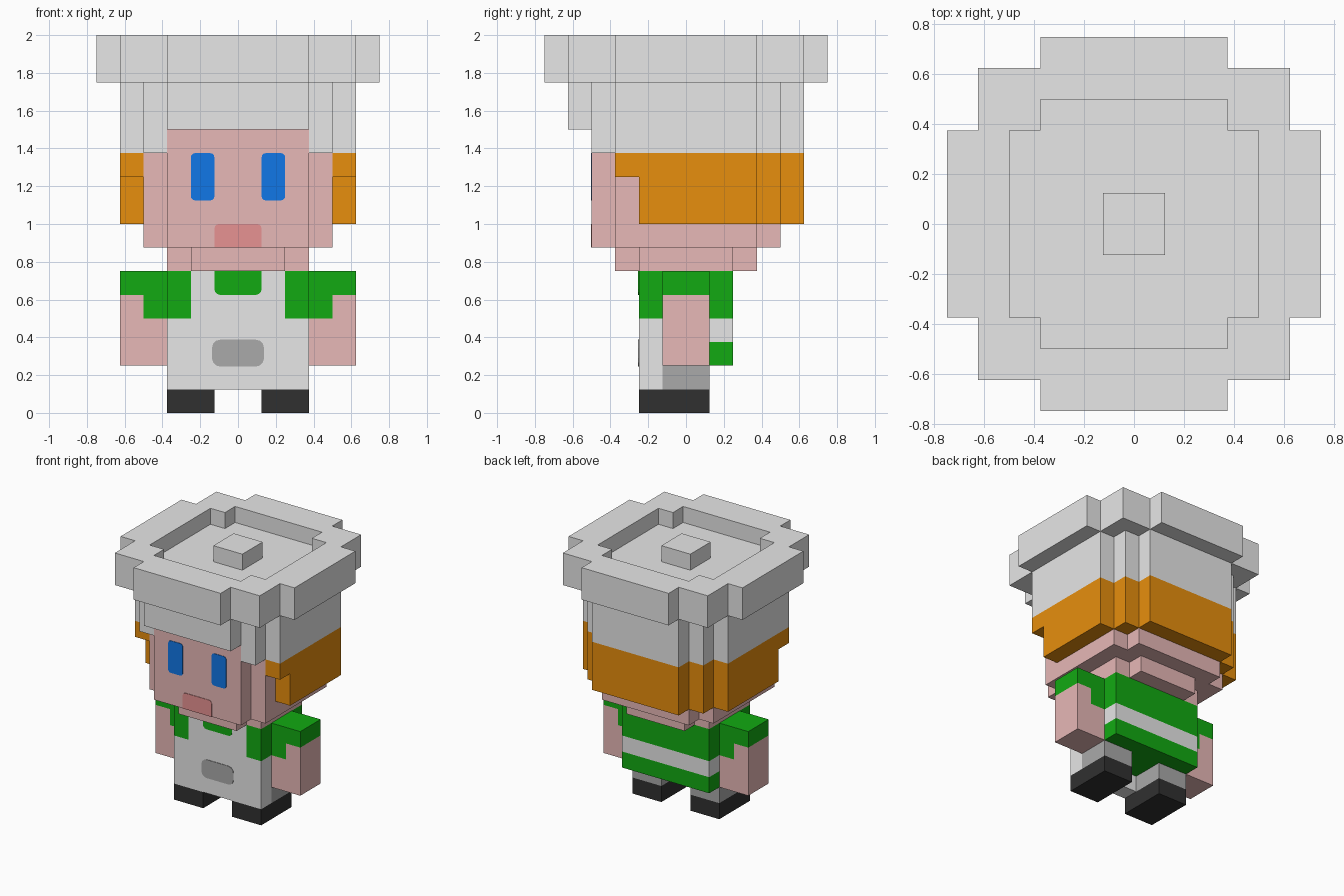
import bpy, bmesh, math

cube = bpy.data.objects.get("Cube")
if cube:
    bpy.data.objects.remove(cube, do_unlink=True)


def material(name, r, g, b):
    m = bpy.data.materials.new(name)
    m.use_nodes = True
    m.diffuse_color = (r, g, b, 1)
    m.node_tree.nodes["Principled BSDF"].inputs["Base Color"].default_value = (r, g, b, 1)
    return m


WHITE = material("white cloth", 0.96, 0.96, 0.96)
SKIN = material("pink skin", 1.0, 0.60, 0.59)
ORANGE = material("orange hair", 1.0, 0.34, 0.005)
GREEN = material("green shirt", 0.006, 0.40, 0.006)
BLUE = material("blue eyes", 0.006, 0.21, 0.90)
ROSE = material("rose mouth", 1.0, 0.36, 0.36)
GREY = material("grey trousers", 0.40, 0.40, 0.40)
BLACK = material("black shoes", 0.03, 0.03, 0.03)


def prism(name, pts, lo, hi, mat, axis="z"):
    """Extrude a flat outline along z (outline in xy) or y (outline in xz)."""
    bm = bmesh.new()
    place = (lambda u, v, h: (u, v, h)) if axis == "z" else (lambda u, v, h: (u, h, v))
    rings = [[bm.verts.new(place(u, v, h)) for u, v in pts] for h in (lo, hi)]
    n = len(pts)
    bm.faces.new(rings[0])
    bm.faces.new(rings[1])
    for i in range(n):
        j = (i + 1) % n
        bm.faces.new((rings[0][i], rings[0][j], rings[1][j], rings[1][i]))
    bmesh.ops.recalc_face_normals(bm, faces=bm.faces)
    me = bpy.data.meshes.new(name)
    bm.to_mesh(me)
    bm.free()
    me.materials.append(mat)
    ob = bpy.data.objects.new(name, me)
    bpy.context.collection.objects.link(ob)
    return ob


def box(name, x, y, z, mat):
    pts = [(x[0], y[0]), (x[1], y[0]), (x[1], y[1]), (x[0], y[1])]
    return prism(name, pts, z[0], z[1], mat)


def mirrored(half):
    """Complete an outline given on the +x side, from front to back."""
    return half + [(-x, y) for x, y in reversed(half)]


def staircase(steps):
    """Front-to-back +x half outline with the same stepped corner at both ends."""
    back = []
    for i, (x, y) in enumerate(reversed(steps)):
        if i:
            back.append((x, back[-1][1]))
        back.append((x, y))
    return [(x, -y) for x, y in reversed(back)] + back


def stepped(name, steps, z0, z1, mat):
    return prism(name, mirrored(staircase(steps)), z0, z1, mat)


def plate(name, x0, x1, z0, z1, y, r, mat, square=""):
    """Thin rounded plate on a front face; 'square' keeps top or bottom corners sharp."""
    pts = []
    corners = [(x1, z1, -1, -1, 0), (x0, z1, 1, -1, 90),
               (x0, z0, 1, 1, 180), (x1, z0, -1, 1, 270)]
    for cx, cz, sx, sz, start in corners:
        if (square == "top" and sz < 0) or (square == "bottom" and sz > 0):
            pts.append((cx, cz))
            continue
        for k in range(4):
            a = math.radians(start + 30 * k)
            pts.append((cx + sx * r + r * math.cos(a), cz + sz * r + r * math.sin(a)))
    return prism(name, pts, y - 0.004, y + 0.004, mat, "y")


# Head
stepped("chin", [(.25, .375), (.375, .25)], .75, .875, SKIN)
stepped("face", [(.375, .5), (.5, .375)], .875, 1.5, SKIN)
plate("mouth", -.125, .125, .875, 1.0, -.5, .025, ROSE, "bottom")

# Hair wraps the sides and back
back_corner = [(.625, .375), (.5, .375), (.5, .5), (.375, .5), (.375, .625)]
prism("hair", mirrored([(.625, -.25)] + back_corner), 1.0, 1.375, ORANGE)

# Hat: notched band, crown, brim with a sunken top and a button
band = [(.375, -.4), (.375, -.5), (.5, -.5), (.5, -.375), (.625, -.375)]
prism("hat_band", mirrored(band + back_corner), 1.375, 1.5, WHITE)
stepped("hat_crown", [(.375, .625), (.5, .5), (.625, .375)], 1.5, 1.75, WHITE)
brim = stepped("hat_brim", [(.375, .75), (.625, .625), (.75, .375)], 1.75, 2.0, WHITE)
cutter = stepped("brim_cutter", [(.375, .5), (.5, .375)], 1.875, 2.2, WHITE)
cutter.hide_render = True
cut = brim.modifiers.new("recess", "BOOLEAN")
cut.operation = "DIFFERENCE"
cut.solver = "EXACT"
cut.object = cutter
bpy.context.view_layer.objects.active = brim
bpy.ops.object.modifier_apply(modifier=cut.name)
bpy.data.objects.remove(cutter, do_unlink=True)
box("hat_button", (-.125, .125), (-.125, .125), (1.875, 2.0), WHITE)

# Striped shirt
for name, z, mat in [("shirt_hem", (.25, .375), GREEN),
                     ("shirt_stripe", (.375, .5), WHITE),
                     ("shirt_chest", (.5, .75), GREEN)]:
    box(name, (-.375, .375), (-.125, .25), z, mat)

# Apron with bib, collar and pocket
box("apron", (-.375, .375), (-.25, -.125), (.125, .5), WHITE)
box("apron_bib", (-.25, .25), (-.25, -.125), (.5, .75), WHITE)
plate("collar", -.125, .125, .625, .75, -.25, .03, GREEN, "top")
plate("pocket", -.138, .138, .245, .388, -.25, .045, GREY)

# Paired parts
for side, s in (("left", 1), ("right", -1)):
    def span(a, b):
        return tuple(sorted((s * a, s * b)))

    box(side + "_temple_hair", span(.5, .625), (-.375, -.25), (1.25, 1.375), ORANGE)
    plate(side + "_eye", *span(.125, .25), 1.125, 1.375, -.5, .022, BLUE)
    box(side + "_shirt_front", span(.25, .375), (-.25, -.125), (.5, .75), GREEN)
    sleeve = [(.375, .5), (.5, .5), (.5, .625), (.625, .625), (.625, .75), (.375, .75)]
    arm = [(.375, .25), (.625, .25), (.625, .625), (.5, .625), (.5, .5), (.375, .5)]
    prism(side + "_sleeve", [(s * x, z) for x, z in sleeve], -.125, .125, GREEN, "y")
    prism(side + "_arm", [(s * x, z) for x, z in arm], -.125, .125, SKIN, "y")
    box(side + "_leg", span(.125, .375), (-.125, .125), (.125, .25), GREY)
    box(side + "_shoe", span(.125, .375), (-.25, .125), (0, .125), BLACK)
